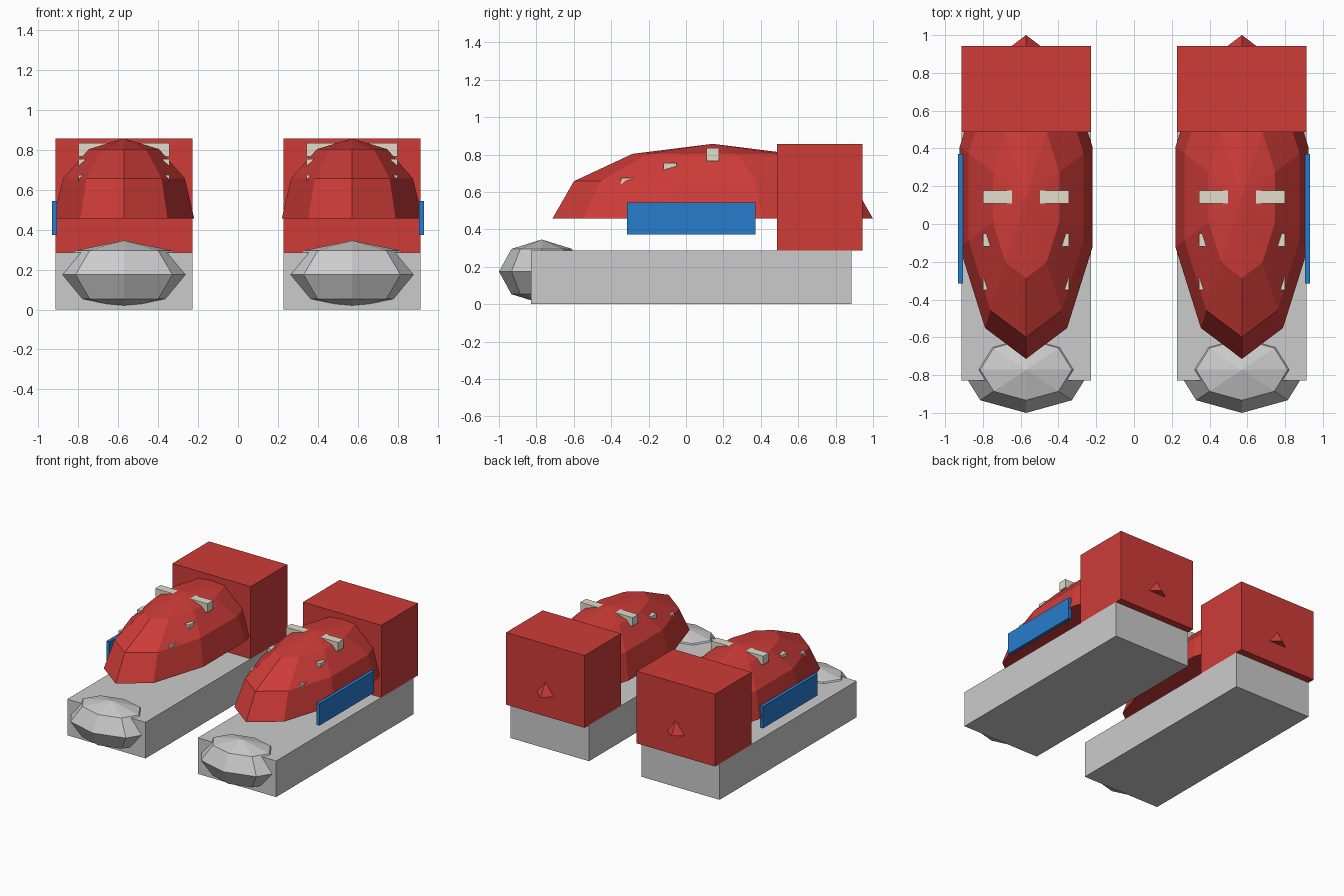
import bpy, bmesh
from math import sin, cos, pi

if "Cube" in bpy.data.objects:
    bpy.data.objects.remove(bpy.data.objects["Cube"])


def material(name, rgb):
    m = bpy.data.materials.new(name)
    m.diffuse_color = (*rgb, 1)
    m.use_nodes = True
    m.node_tree.nodes["Principled BSDF"].inputs["Base Color"].default_value = m.diffuse_color
    return m


RED = material("red", (0.62, 0.045, 0.04))
BLUE = material("blue", (0.02, 0.2, 0.6))
CREAM = material("cream", (0.75, 0.72, 0.6))


def finish(bm, name, loc, mat):
    bmesh.ops.recalc_face_normals(bm, faces=bm.faces)
    me = bpy.data.meshes.new(name)
    bm.to_mesh(me)
    bm.free()
    if mat:
        me.materials.append(mat)
    ob = bpy.data.objects.new(name, me)
    ob.location = loc
    bpy.context.collection.objects.link(ob)


def box(name, loc, size, mat=None):
    bm = bmesh.new()
    bmesh.ops.create_cube(bm, size=1)
    bmesh.ops.scale(bm, vec=size, verts=bm.verts)
    finish(bm, name, loc, mat)


def ellipsoid(name, loc, radii, segs, step, rings, mat=None, half=False):
    """Faceted ellipsoid, pole up, one vertex facing -y; half = flat-bottomed dome."""
    rx, ry, rz = radii
    bm = bmesh.new()
    top = bm.verts.new((0, 0, rz))
    prev = None
    for i in range(1, rings + 1):
        t = i * step
        ring = [bm.verts.new((rx * sin(t) * sin(2 * pi * k / segs),
                              -ry * sin(t) * cos(2 * pi * k / segs),
                              rz * cos(t))) for k in range(segs)]
        for k in range(segs):
            n = (k + 1) % segs
            if prev:
                bm.faces.new((prev[k], ring[k], ring[n], prev[n]))
            else:
                bm.faces.new((top, ring[k], ring[n]))
        prev = ring
    if half:
        bm.faces.new(prev)
    else:
        low = bm.verts.new((0, 0, -rz))
        for k in range(segs):
            bm.faces.new((low, prev[(k + 1) % segs], prev[k]))
    finish(bm, name, loc, mat)


for side, s in (("left", -1), ("right", 1)):
    x = s * 0.5714
    # Sole and rubber toe cap
    box(f"{side}_sole", (x, 0.0286, 0.1429), (0.6857, 1.7143, 0.2857))
    ellipsoid(f"{side}_toe_cap", (x, -0.7714, 0.1743), (0.343, 0.2286, 0.1714), 8, pi / 4, 3)
    # Domed upper and heel block
    ellipsoid(f"{side}_upper", (x, 0.1429, 0.4571), (0.37, 0.8571, 0.4), 10, pi / 6, 3, RED, True)
    box(f"{side}_heel", (x, 0.7143, 0.5714), (0.6857, 0.4571, 0.5714), RED)
    # Side stripe on the outer face
    box(f"{side}_stripe", (s * 0.919, 0.0286, 0.4586), (0.026, 0.6857, 0.1714), BLUE)
    # Three lace bars stepping down towards the toe
    for i in range(3):
        box(f"{side}_lace_{i + 1}", (x, 0.1429 - 0.2286 * i, 0.80 - 0.08 * i),
            (0.4571, 0.0686, 0.0686), CREAM)
